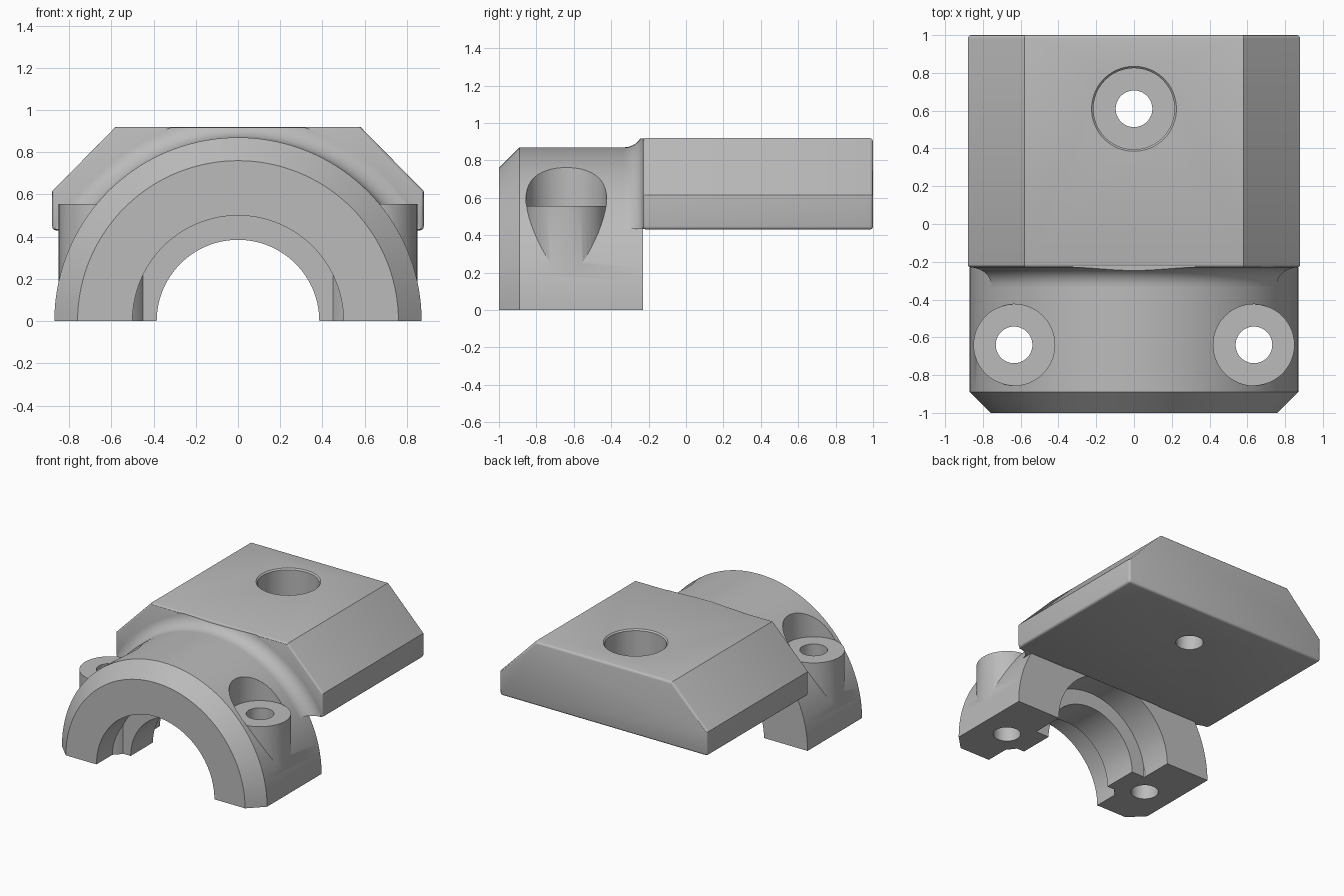
import bpy, bmesh
from math import pi, sin, cos, radians

old = bpy.data.objects.get("Cube")
if old:
    bpy.data.objects.remove(old, do_unlink=True)

grey = bpy.data.materials.new("plain_grey")
grey.use_nodes = True
COLOUR = (0.5, 0.5, 0.5, 1)
grey.diffuse_color = COLOUR
grey.node_tree.nodes["Principled BSDF"].inputs["Base Color"].default_value = COLOUR


def finish_mesh(name, bm):
    bmesh.ops.recalc_face_normals(bm, faces=bm.faces)
    mesh = bpy.data.meshes.new(name)
    bm.to_mesh(mesh)
    bm.free()
    mesh.materials.append(grey)
    obj = bpy.data.objects.new(name, mesh)
    bpy.context.collection.objects.link(obj)
    return obj


def half_turn(name, profile, steps=72):
    """Sweep a closed (y, radius) profile half way around the y axis."""
    bm = bmesh.new()
    rings = [[bm.verts.new((r * cos(pi * i / steps), y, r * sin(pi * i / steps)))
              for y, r in profile] for i in range(steps + 1)]
    count = len(profile)
    for a, b in zip(rings, rings[1:]):
        for j in range(count):
            k = (j + 1) % count
            bm.faces.new((a[j], a[k], b[k], b[j]))
    bm.faces.new(rings[0])
    bm.faces.new(rings[-1])
    return finish_mesh(name, bm)


def prism(name, outline, y0, y1, bevel=0):
    """Extrude an (x, z) outline along y, rounding end and bottom edges."""
    bm = bmesh.new()
    face = bm.faces.new([bm.verts.new((x, y0, z)) for x, z in outline])
    out = bmesh.ops.extrude_face_region(bm, geom=[face])
    for v in out["geom"]:
        if isinstance(v, bmesh.types.BMVert):
            v.co.y = y1
    if bevel:
        bottom = min(z for x, z in outline)
        edges = [e for e in bm.edges
                 if abs(e.verts[0].co.y - e.verts[1].co.y) < 0.01
                 or e.verts[0].co.z < bottom + 0.01]
        bmesh.ops.recalc_face_normals(bm, faces=bm.faces)
        bmesh.ops.bevel(bm, geom=edges, offset=bevel, segments=3,
                        profile=0.5, affect='EDGES')
    return finish_mesh(name, bm)


def cylinder(name, x, y, z0, z1, r0, r1=None):
    bm = bmesh.new()
    bmesh.ops.create_cone(bm, cap_ends=True, segments=48, radius1=r0,
                          radius2=r1 or r0, depth=z1 - z0)
    bmesh.ops.translate(bm, verts=bm.verts, vec=(x, y, (z0 + z1) / 2))
    return finish_mesh(name, bm)


def boolean(target, tool, operation):
    mod = target.modifiers.new(operation, 'BOOLEAN')
    mod.operation, mod.object, mod.solver = operation, tool, 'EXACT'
    bpy.context.view_layer.objects.active = target
    bpy.ops.object.modifier_apply(modifier=mod.name)
    bpy.data.objects.remove(tool, do_unlink=True)


def smooth(obj):
    bpy.ops.object.select_all(action='DESELECT')
    obj.select_set(True)
    bpy.context.view_layer.objects.active = obj
    bpy.ops.object.shade_smooth_by_angle(angle=radians(30))


# Half ring with front chamfer and an inner rib
BACK = -0.23
ring = half_turn("clamp_ring", [
    (-1, 0.5), (-1, 0.76), (-0.89, 0.87), (BACK, 0.87), (BACK, 0.5),
    (-0.48, 0.5), (-0.48, 0.385), (-0.75, 0.385), (-0.75, 0.5)])

# Bolt bosses, their head pockets and through holes
BOLT_X, BOLT_Y, HEAD_R, HOLE_R = 0.635, -0.64, 0.215, 0.097
for side in (-1, 1):
    x = side * BOLT_X
    boolean(ring, cylinder("boss", x, BOLT_Y, 0, 0.6, HEAD_R), 'UNION')
    boolean(ring, cylinder("pocket", x, BOLT_Y, 0.555, 1.2, HEAD_R + 0.0005), 'DIFFERENCE')
    boolean(ring, cylinder("hole", x, BOLT_Y, -0.2, 1.2, HOLE_R), 'DIFFERENCE')
smooth(ring)


def block_outline(inset):
    half = [(0.88 - inset, 0.43 + inset), (0.88 - inset, 0.615), (0.58, 0.92 - inset)]
    return half + [(-x, z) for x, z in reversed(half)]


# Mounting block with a counterbored hole
block = prism("mounting_block", block_outline(0), BACK, 1, bevel=0.018)
boolean(block, cylinder("counterbore", 0, 0.61, 0.71, 1.2, HEAD_R), 'DIFFERENCE')
boolean(block, cylinder("rim", 0, 0.61, 0.9, 0.93, 0.205, 0.235), 'DIFFERENCE')
boolean(block, cylinder("hole", 0, 0.61, 0.2, 1.2, HOLE_R), 'DIFFERENCE')
smooth(block)

# Concave fillet blending the ring into the block
arc = [(-0.33 + 0.1 * sin(t), 0.97 - 0.1 * cos(t))
       for t in (pi / 2 * i / 10 for i in range(11))]
fillet = half_turn("blend_fillet", [(-0.33, 0.6)] + arc + [(-0.2, 0.97), (-0.2, 0.6)])
boolean(fillet, prism("clip", block_outline(0.004), -0.5, 0), 'INTERSECT')
smooth(fillet)
